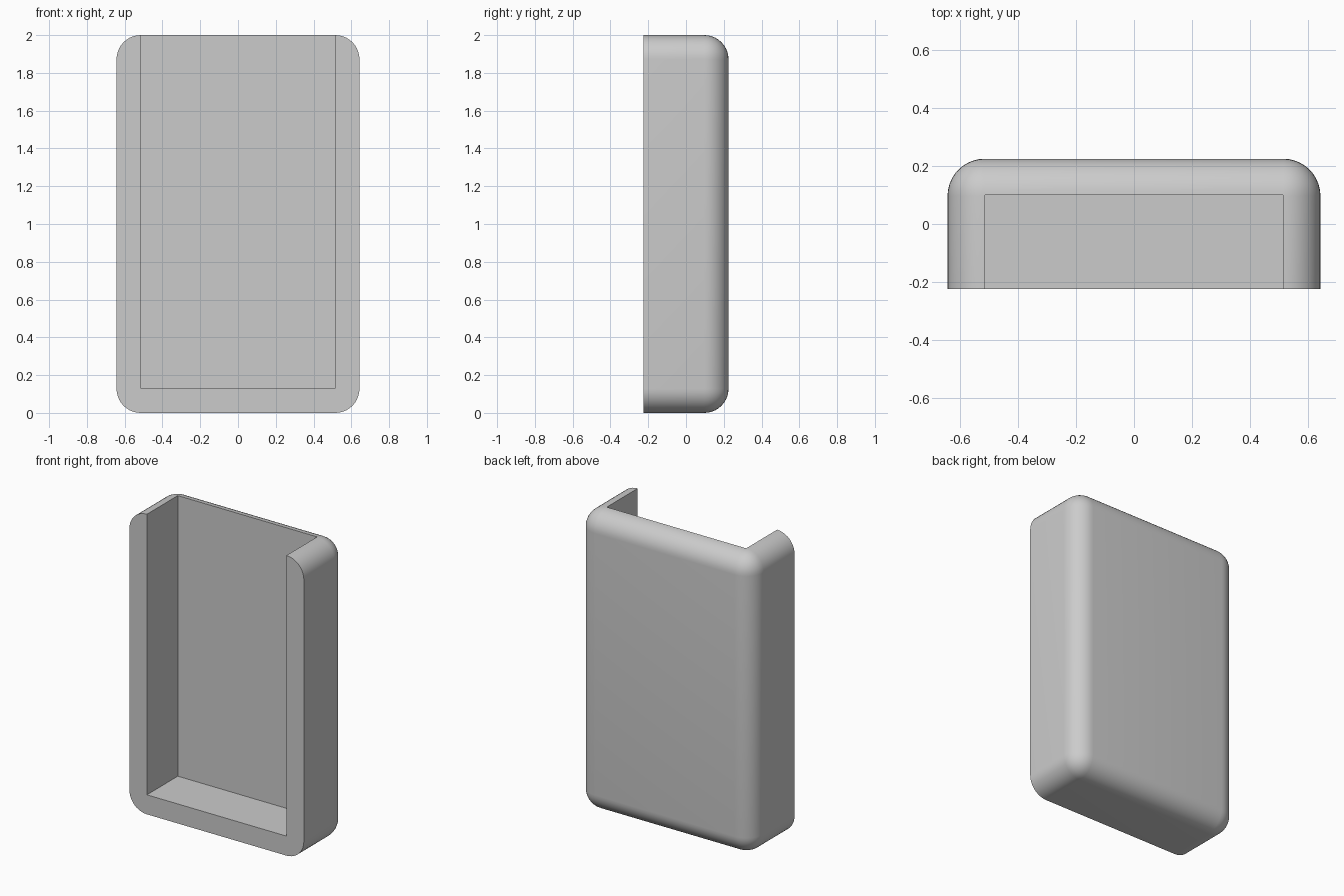
import bpy
import bmesh
from mathutils import Matrix, Vector

if "Cube" in bpy.data.objects:
    bpy.data.objects.remove(bpy.data.objects["Cube"], do_unlink=True)

HALF_W, HEIGHT, FRONT, BACK = 0.643, 2.0, -0.225, 0.225
RADIUS = 0.128


def material(name, colour):
    mat = bpy.data.materials.new(name)
    mat.use_nodes = True
    mat.diffuse_color = colour
    mat.node_tree.nodes["Principled BSDF"].inputs["Base Color"].default_value = colour
    return mat


def box(name, low, high, radius=0):
    """Box between two corners, rounded on every edge that is not on the front."""
    low, high = Vector(low), Vector(high)
    bm = bmesh.new()
    bmesh.ops.create_cube(bm, size=1, matrix=Matrix.Translation((low + high) / 2)
                          @ Matrix.Diagonal((*(high - low), 1)))
    if radius:
        edges = [e for e in bm.edges
                 if any(v.co.y > low.y + radius for v in e.verts)]
        bmesh.ops.bevel(bm, geom=edges, offset=radius, segments=10,
                        profile=0.5, affect='EDGES', clamp_overlap=True)
        # Round the four depth edges and the back rim alike
    mesh = bpy.data.meshes.new(name)
    bm.to_mesh(mesh)
    bm.free()
    obj = bpy.data.objects.new(name, mesh)
    bpy.context.collection.objects.link(obj)
    return obj


# Rounded outer body
shell = box("open_top_shell", (-HALF_W, FRONT, 0), (HALF_W, BACK, HEIGHT), RADIUS)
shell.data.materials.append(material("plain grey", (0.6, 0.6, 0.6, 1)))

# Cavity, open at the front and the top
cutter = box("cavity_cutter", (-0.514, FRONT - 0.2, 0.13), (0.514, 0.1, HEIGHT + 0.2))
cutter.hide_render = True

cut = shell.modifiers.new("cavity", 'BOOLEAN')
cut.operation = 'DIFFERENCE'
cut.solver = 'EXACT'
cut.object = cutter

bpy.ops.object.select_all(action='DESELECT')
bpy.context.view_layer.objects.active = shell
shell.select_set(True)
bpy.ops.object.modifier_apply(modifier=cut.name)
bpy.data.objects.remove(cutter, do_unlink=True)

# Smooth rounds, crisp cavity edges
bpy.ops.object.shade_smooth_by_angle(angle=0.6)
